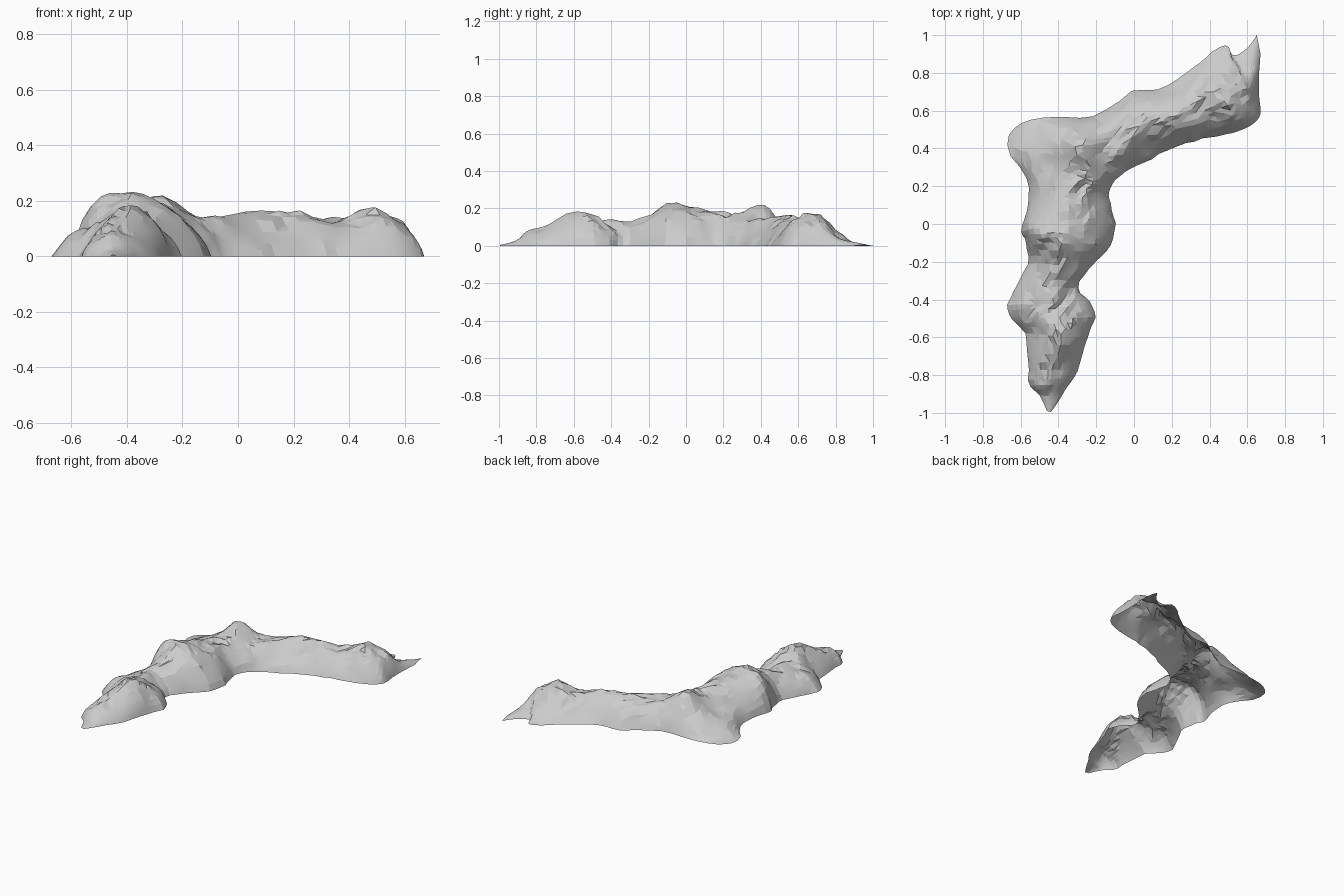
import bpy, bmesh, math
from mathutils import Vector, noise

# Cross-sections along the ridge: outer edge x,y, inner edge x,y, height, peak position
SECTIONS = [
    (-0.46, -0.99, -0.44, -0.995, 0.005, 0.5),
    (-0.50, -0.91, -0.38, -0.91, 0.03, 0.5),
    (-0.55, -0.86, -0.34, -0.84, 0.08, 0.5),
    (-0.565, -0.73, -0.29, -0.74, 0.11, 0.5),
    (-0.57, -0.58, -0.25, -0.60, 0.155, 0.56),
    (-0.65, -0.50, -0.21, -0.49, 0.145, 0.58),
    (-0.67, -0.43, -0.24, -0.41, 0.12, 0.55),
    (-0.62, -0.32, -0.295, -0.34, 0.115, 0.5),
    (-0.565, -0.21, -0.23, -0.23, 0.135, 0.5),
    (-0.57, -0.10, -0.12, -0.11, 0.20, 0.42),
    (-0.60, -0.03, -0.10, 0.00, 0.20, 0.42),
    (-0.56, 0.10, -0.13, 0.11, 0.185, 0.5),
    (-0.57, 0.24, -0.135, 0.17, 0.175, 0.55),
    (-0.67, 0.42, -0.11, 0.21, 0.17, 0.66),
    (-0.60, 0.535, -0.08, 0.245, 0.17, 0.66),
    (-0.42, 0.57, -0.04, 0.28, 0.16, 0.55),
    (-0.22, 0.57, 0.05, 0.32, 0.14, 0.47),
    (-0.01, 0.70, 0.18, 0.395, 0.15, 0.5),
    (0.13, 0.715, 0.32, 0.44, 0.145, 0.5),
    (0.27, 0.79, 0.44, 0.465, 0.12, 0.52),
    (0.38, 0.88, 0.56, 0.495, 0.14, 0.58),
    (0.48, 0.95, 0.64, 0.54, 0.125, 0.66),
    (0.525, 0.895, 0.67, 0.61, 0.085, 0.62),
    (0.60, 0.93, 0.66, 0.72, 0.04, 0.55),
    (0.65, 1.0, 0.67, 0.90, 0.004, 0.5),
]
# Rounded knolls: x, y, radius, added height
KNOLLS = [
    (-0.41, -0.07, 0.11, 0.035), (-0.28, 0.40, 0.09, 0.05),
    (-0.38, -0.58, 0.10, 0.015), (-0.60, -0.44, 0.07, 0.03),
    (0.46, 0.71, 0.12, 0.03), (0.10, 0.57, 0.12, 0.015),
    (0.55, 0.56, 0.07, 0.04), (-0.17, 0.02, 0.08, 0.02),
    (-0.52, -0.02, 0.06, 0.03), (-0.46, 0.31, 0.10, -0.03),
]
SUB, ACROSS = 3, 16


def catmull(i, t):
    n = len(SECTIONS) - 1
    a, b, c, d = (SECTIONS[min(max(i + k, 0), n)] for k in (-1, 0, 1, 2))
    return [0.5 * (2 * q + (r - p) * t + (2 * p - 5 * q + 4 * r - s) * t * t
                   + (3 * q - p - 3 * r + s) * t ** 3)
            for p, q, r, s in zip(a, b, c, d)]


def height(x, y, t, h, peak):
    u = t ** (math.log(0.5) / math.log(peak))
    gentle = min(1, max(0, (y - 0.2) / 0.25))   # softer slopes on the north arm
    rim = max(0.0, 1 - abs(2 * u - 1) ** (2.1 - 0.1 * gentle)) ** (0.8 + 0.15 * gentle)
    z = h
    for kx, ky, r, dz in KNOLLS:
        z += dz * math.exp(-((x - kx) ** 2 + (y - ky) ** 2) / (r * r)) * min(1, h / 0.1)
    # Diagonal rock folds
    along, side = 0.6 * x + 0.8 * y, 0.8 * x - 0.6 * y
    fold = noise.noise(Vector((along * 4, side * 14, 2.3)))
    fold += 0.7 * noise.noise(Vector((along * 10, side * 28, 7.1)))
    z += 0.03 * fold * min(1, h / 0.12)
    return max(0.0, z * rim)


# Rock ridge: open shell lofted through the sections
bm = bmesh.new()
rows = []
for i in range(len(SECTIONS) - 1):
    last = i == len(SECTIONS) - 2
    for k in range(SUB + last):
        lx, ly, rx, ry, h, peak = catmull(i, k / SUB)
        row = []
        for j in range(ACROSS + 1):
            t = 0.5 - 0.5 * math.cos(math.pi * j / ACROSS)
            t = 0.5 * t + 0.5 * j / ACROSS
            x, y = lx + (rx - lx) * t, ly + (ry - ly) * t
            z = height(x, y, t, max(h, 0.002), peak)
            # Craggy sideways wobble
            wob = noise.noise_vector(Vector((x * 14, y * 14, 4.2))) * 0.012 * min(1, h / 0.1)
            row.append(bm.verts.new((x + wob.x, y + wob.y, z)))
        rows.append(row)
for a, b in zip(rows, rows[1:]):
    for j in range(ACROSS):
        bm.faces.new((a[j], a[j + 1], b[j + 1], b[j]))
bmesh.ops.triangulate(bm, faces=bm.faces[:])
for f in bm.faces:
    f.normal_update()
if sum(f.normal.z for f in bm.faces) < 0:
    bmesh.ops.reverse_faces(bm, faces=bm.faces[:])

mesh = bpy.data.meshes.new("rock_ridge")
bm.to_mesh(mesh)
bm.free()
ridge = bpy.data.objects.new("rock_ridge", mesh)
bpy.context.collection.objects.link(ridge)
bpy.context.view_layer.objects.active = ridge
ridge.select_set(True)
bpy.ops.object.shade_smooth_by_angle(angle=math.radians(12))
